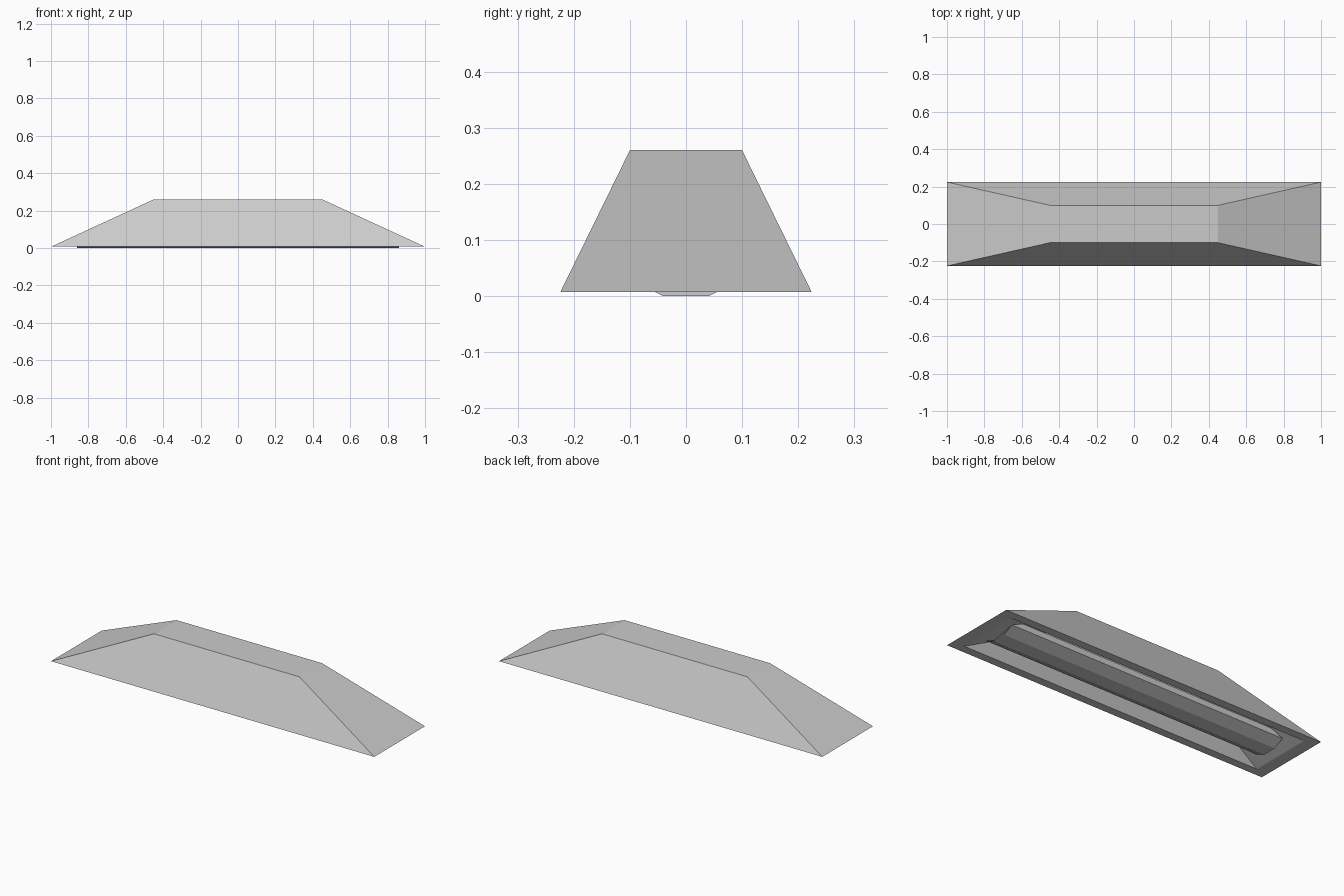
import bpy, bmesh

if "Cube" in bpy.data.objects:
    bpy.data.objects.remove(bpy.data.objects["Cube"])


def make_object(name, bm):
    bmesh.ops.recalc_face_normals(bm, faces=bm.faces)
    mesh = bpy.data.meshes.new(name)
    bm.to_mesh(mesh)
    bm.free()
    obj = bpy.data.objects.new(name, mesh)
    bpy.context.collection.objects.link(obj)
    return obj


def loft(name, loops):
    """Skin closed loops of equal length in order and cap both ends."""
    bm = bmesh.new()
    rings = [[bm.verts.new(p) for p in loop] for loop in loops]
    n = len(rings[0])
    for a, b in zip(rings, rings[1:]):
        for i in range(n):
            j = (i + 1) % n
            bm.faces.new((a[i], a[j], b[j], b[i]))
    bm.faces.new(rings[0])
    bm.faces.new(rings[-1])
    return make_object(name, bm)


def rect(hx, hy, z):
    return [(-hx, -hy, z), (hx, -hy, z), (hx, hy, z), (-hx, hy, z)]


# Hollow hood: outer top, outer base, rim opening, inner ceiling
loft("lamp_hood", [
    rect(0.45, 0.10, 0.26),
    rect(1.00, 0.224, 0.007),
    rect(0.93, 0.178, 0.007),
    rect(0.425, 0.073, 0.235),
])

# Flattened eight-sided light tube, its ends sloping in with the hood
half = [(0.041, 0.0), (0.10, 0.03), (0.10, 0.062), (0.041, 0.09)]
profile = half + [(-y, z) for y, z in reversed(half)]


def tube_end(side):
    return [(side * (0.86 - 2.2 * max(0, z - 0.03)), y, z) for y, z in profile]


loft("light_tube", [tube_end(-1), tube_end(1)])
